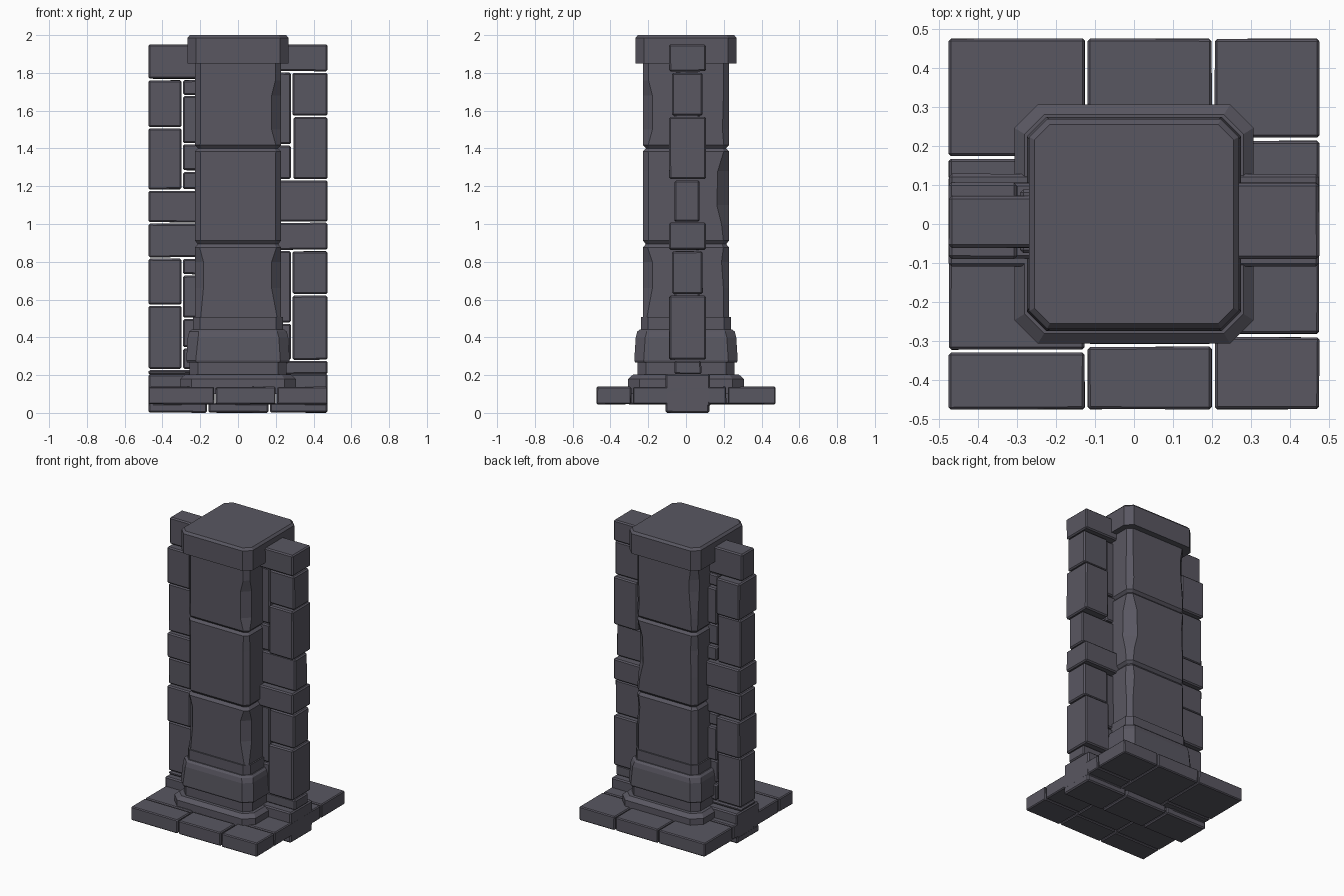
import bpy, bmesh, random
from mathutils import Vector

random.seed(4)
stone = bpy.data.materials.new("dark_stone")
stone.diffuse_color = (0.1, 0.095, 0.12, 1)


def finish(name, bm):
    bmesh.ops.recalc_face_normals(bm, faces=bm.faces)
    me = bpy.data.meshes.new(name)
    bm.to_mesh(me)
    bm.free()
    me.materials.append(stone)
    ob = bpy.data.objects.new(name, me)
    bpy.context.collection.objects.link(ob)
    return ob


def block(name, x, y, z, bevel=0.008, gap=0.003, wear=0.002):
    """Bevelled stone block given by its ranges, slightly worn."""
    bm = bmesh.new()
    bmesh.ops.create_cube(bm, size=1)
    for v in bm.verts:
        for i, (a, b) in enumerate((x, y, z)):
            g = gap + random.uniform(0, wear)
            v.co[i] = a + g if v.co[i] < 0 else b - g
    bmesh.ops.bevel(bm, geom=bm.edges[:], offset=bevel, segments=1,
                    affect='EDGES', profile=0.5)
    return finish(name, bm)


def loft(name, rings):
    """Stack of chamfered squares: (z, half width, chamfers FR, BR, BL, FL)."""
    bm = bmesh.new()
    prev = None
    for z, h, ch in rings:
        c = ch if isinstance(ch, tuple) else (ch,) * 4
        pts = [(h - c[0], -h), (h, -h + c[0]), (h, h - c[1]), (h - c[1], h),
               (-h + c[2], h), (-h, h - c[2]), (-h, -h + c[3]), (-h + c[3], -h)]
        ring = [bm.verts.new((px, py, z)) for px, py in pts]
        if prev:
            for i in range(8):
                j = (i + 1) % 8
                bm.faces.new((prev[i], prev[j], ring[j], ring[i]))
        else:
            bm.faces.new(ring[::-1])
        prev = ring
    bm.faces.new(prev)
    return finish(name, bm)


E = 0.478
# Floor slabs in three columns
columns = [((-E, -0.122), (-E, -0.325, 0.17, E)),
           ((-0.122, 0.203), (-E, -0.31, 0.06, E)),
           ((0.203, E), (-E, -0.285, 0.217, E))]
for xr, ys in columns:
    for a, b in zip(ys, ys[1:]):
        block("floor_slab", xr, (a, b), (0.042, 0.142), 0.006)

# Footing strip under the floor
for xr in ((-E, -0.16), (-0.16, 0.165), (0.165, E)):
    block("footing_stone", xr, (-0.113, 0.127), (-0.003, 0.055))

# Wall feet on each side
block("wall_foot_left", (-E, -0.2), (-0.113, 0.132), (0.03, 0.208))
block("wall_foot_right", (0.2, E), (-0.113, 0.132), (0.03, 0.21))
block("wall_foot_left_upper", (-E, -0.2), (-0.075, 0.085), (0.2, 0.232))
block("wall_foot_right_upper", (0.2, E), (-0.065, 0.085), (0.2, 0.278))

# Wall courses: bottom, top, inner x, y range
WIDE, MID, SLIM = (-0.093, 0.11), (-0.078, 0.092), (-0.065, 0.076)
right = [(0.278, 0.625, 0.285, WIDE), (0.625, 0.86, 0.285, MID),
         (0.86, 1.01, 0.2, WIDE), (1.01, 1.235, 0.19, SLIM),
         (1.235, 1.57, 0.29, WIDE), (1.57, 1.805, 0.285, MID),
         (1.805, 1.955, 0.19, WIDE)]
left = [(0.23, 0.57, 0.295, MID), (0.57, 0.82, 0.295, WIDE),
        (0.82, 1.005, 0.19, MID), (1.005, 1.18, 0.19, WIDE),
        (1.18, 1.51, 0.295, MID), (1.51, 1.765, 0.295, WIDE),
        (1.765, 1.955, 0.19, SLIM)]
for z0, z1, xi, yr in right:
    block("wall_block_right", (xi, E), yr, (z0, z1))
for z0, z1, xi, yr in left:
    block("wall_block_left", (-E, -xi), yr, (z0, z1))

# Small filler stones between the shaft and the wall blocks
for zs in ((0.278, 0.475, 0.86), (1.235, 1.42, 1.805)):
    for a, b in zip(zs, zs[1:]):
        block("filler_right", (0.19, 0.285), SLIM, (a, b))
for zs in ((0.23, 0.345, 0.5, 0.73, 0.82), (1.18, 1.28, 1.425, 1.68, 1.765)):
    for k, (a, b) in enumerate(zip(zs, zs[1:])):
        block("filler_left", (-0.295, -0.19), (MID, SLIM)[k % 2], (a, b))

# Pillar base: plinth, foot, flared course and collar
loft("plinth", [(0.1, 0.306, 0.06), (0.18, 0.306, 0.06), (0.203, 0.28, 0.05)])
loft("base_foot", [(0.19, 0.258, 0.045), (0.28, 0.258, 0.045)])
loft("base_course", [(0.268, 0.27, 0.05), (0.278, 0.274, 0.05),
                     (0.4, 0.266, (0.05, 0.05, 0.05, 0.055)),
                     (0.43, 0.258, 0.05), (0.442, 0.245, 0.045)])
loft("collar", [(0.435, 0.237, 0.035), (0.508, 0.237, 0.035)])

# Shaft drums, with worn corners (front right, back right, back left, front left)
loft("shaft_lower", [(0.5, 0.228, (0.02, 0.03, 0.03, 0.03)),
                     (0.66, 0.228, (0.05, 0.03, 0.03, 0.045)),
                     (0.8, 0.228, (0.05, 0.04, 0.03, 0.045)),
                     (0.875, 0.228, (0.025, 0.03, 0.03, 0.025)),
                     (0.895, 0.212, 0.02)])
loft("shaft_middle", [(0.893, 0.212, 0.02), (0.912, 0.228, 0.03),
                      (1.0, 0.228, (0.03, 0.04, 0.03, 0.03)),
                      (1.1, 0.228, (0.03, 0.065, 0.03, 0.03)),
                      (1.28, 0.228, (0.03, 0.06, 0.035, 0.03)),
                      (1.385, 0.228, 0.028), (1.402, 0.212, 0.02)])
loft("shaft_upper", [(1.4, 0.212, 0.02), (1.418, 0.228, 0.028),
                     (1.5, 0.228, (0.05, 0.035, 0.03, 0.03)),
                     (1.68, 0.228, (0.05, 0.03, 0.045, 0.03)),
                     (1.76, 0.228, (0.03, 0.03, 0.045, 0.03)),
                     (1.86, 0.228, 0.03)])

# Capital
loft("capital", [(1.85, 0.268, 0.045), (1.985, 0.268, 0.045),
                 (2.0, 0.255, 0.04)])
